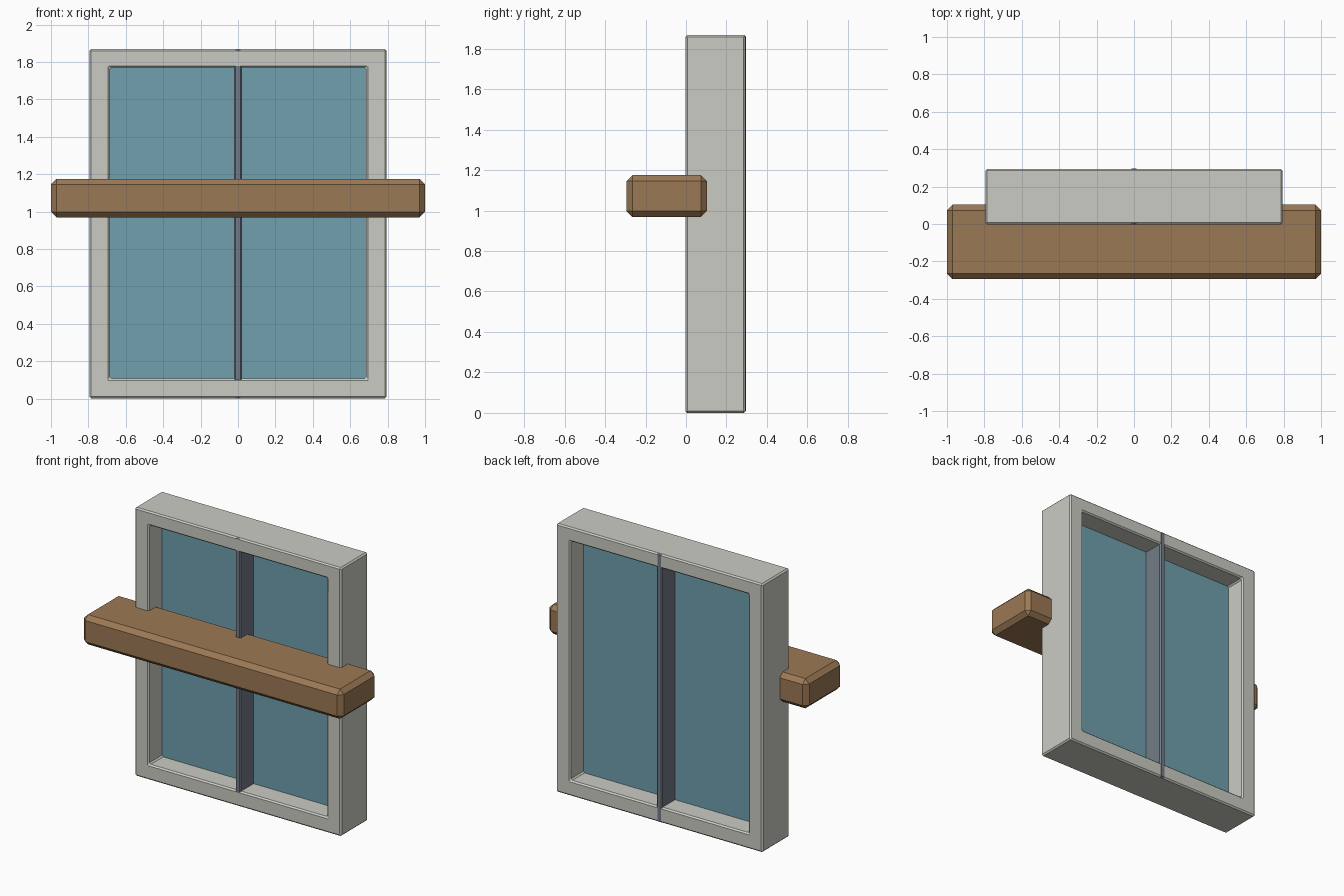
import bpy, bmesh

if "Cube" in bpy.data.objects:
    bpy.data.objects.remove(bpy.data.objects["Cube"])


def material(name, rgb):
    m = bpy.data.materials.new(name)
    m.diffuse_color = (*rgb, 1)
    m.use_nodes = True
    m.node_tree.nodes["Principled BSDF"].inputs["Base Color"].default_value = m.diffuse_color
    return m


def finish(name, bm, mat, bevel):
    bmesh.ops.recalc_face_normals(bm, faces=bm.faces)
    mesh = bpy.data.meshes.new(name)
    bm.to_mesh(mesh)
    bm.free()
    mesh.materials.append(mat)
    ob = bpy.data.objects.new(name, mesh)
    bpy.context.collection.objects.link(ob)
    if bevel:
        mod = ob.modifiers.new("Chamfer", 'BEVEL')
        mod.width, mod.segments, mod.limit_method = bevel, 1, 'ANGLE'
    return ob


def box(name, lo, hi, mat, bevel=0):
    bm = bmesh.new()
    bmesh.ops.create_cube(bm, size=1)
    for v in bm.verts:
        v.co = [lo[i] if v.co[i] < 0 else hi[i] for i in range(3)]
    return finish(name, bm, mat, bevel)


stone = material("frame_grey", (0.60, 0.60, 0.55))
wood = material("wood_brown", (0.33, 0.19, 0.09))
glass = material("glass_blue", (0.16, 0.35, 0.42))
metal = material("bar_slate", (0.17, 0.20, 0.24))

Y0, Y1 = -0.003, 0.295
TOP = 1.868

# Rectangular frame with an open middle
bm = bmesh.new()


def ring(w, z0, z1, y):
    return [bm.verts.new((x, y, z)) for x, z in ((-w, z0), (w, z0), (w, z1), (-w, z1))]


rings = [ring(0.795, 0, TOP, Y0), ring(0.795, 0, TOP, Y1),
         ring(0.685, 0.108, 1.77, Y1), ring(0.685, 0.108, 1.77, Y0)]
for k in range(4):
    a, b = rings[k], rings[(k + 1) % 4]
    for i in range(4):
        j = (i + 1) % 4
        bm.faces.new((a[i], a[j], b[j], b[i]))
finish("window_frame", bm, stone, 0.01)

# Glass sheet halfway through the frame
box("glass_pane", (-0.70, 0.142, 0.09), (0.70, 0.150, 1.79), glass)

# Upright bar through the full depth, nearly flush with the frame
box("centre_bar", (-0.021, Y0 + 0.0006, 0.0006), (0.021, Y1 + 0.0006, TOP - 0.0006),
    metal, 0.008)

# Wooden beam across the front
box("cross_beam", (-1, -0.295, 0.968), (1, 0.103, 1.175), wood, 0.03)
